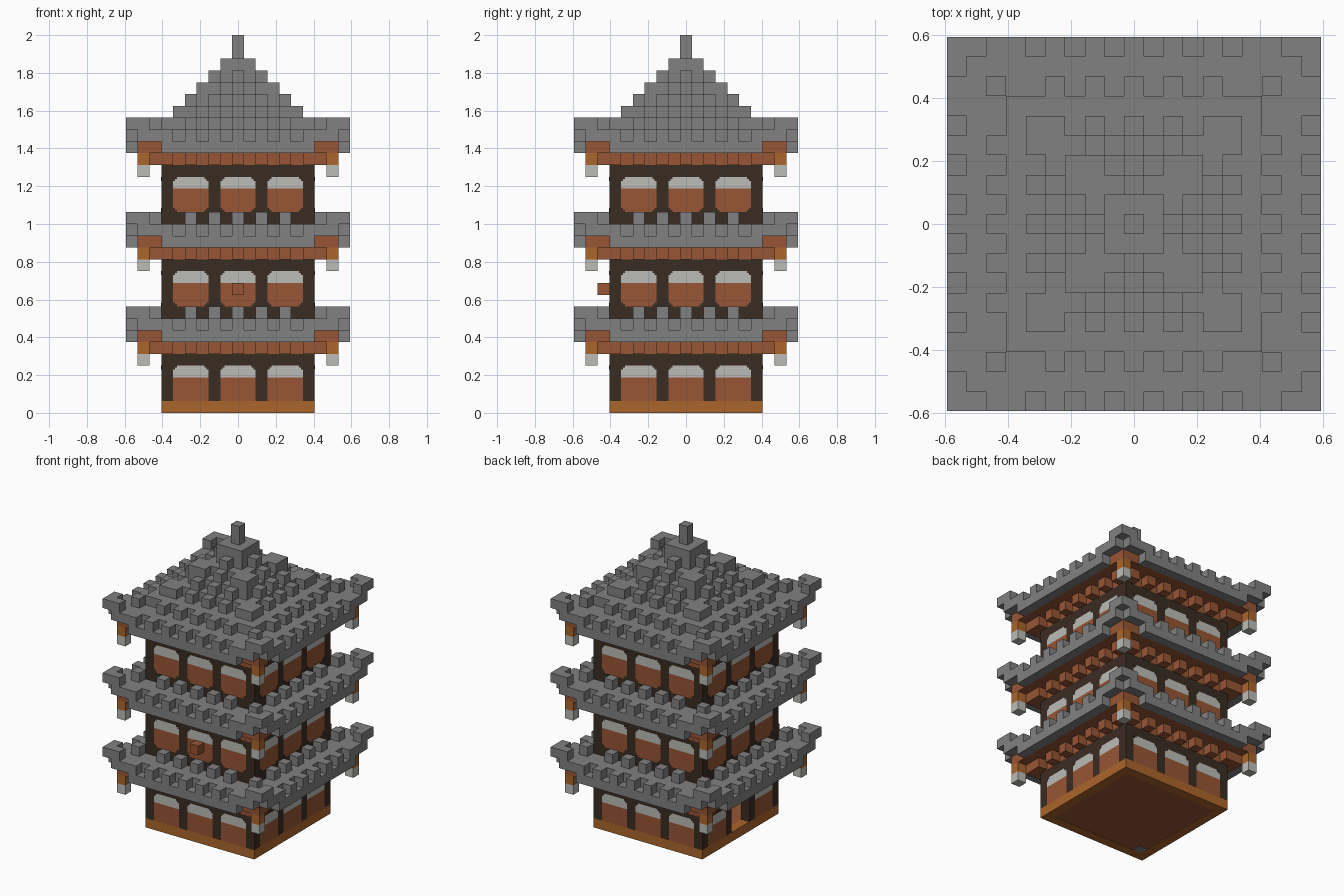
import bpy
import bmesh
from math import pi
from mathutils import Matrix, Vector

cube = bpy.data.objects.get("Cube")
if cube:
    bpy.data.objects.remove(cube, do_unlink=True)

U = 1 / 16  # size of one building block


def material(name, r, g, b):
    m = bpy.data.materials.new(name)
    m.use_nodes = True
    m.diffuse_color = (r, g, b, 1)
    m.node_tree.nodes["Principled BSDF"].inputs["Base Color"].default_value = (r, g, b, 1)
    return m


TILE = material("grey tile", 0.225, 0.22, 0.22)
BROWN = material("red brown wood", 0.31, 0.092, 0.035)
ORANGE = material("orange wood", 0.41, 0.133, 0.024)
DARK = material("dark timber", 0.042, 0.025, 0.016)
WHITE = material("paper white", 0.5, 0.5, 0.475)


class Part:
    """Collects boxes, measured in blocks, into one object."""

    def __init__(self, name, mat):
        self.name, self.mat, self.bm = name, mat, bmesh.new()

    def box(self, x0, x1, y0, y1, z0, z1, turn=0):
        size = Vector((x1 - x0, y1 - y0, z1 - z0))
        mid = Vector((x0 + x1, y0 + y1, z0 + z1)) / 2
        mat = (Matrix.Rotation(turn * pi / 2, 4, "Z") @ Matrix.Scale(U, 4)
               @ Matrix.Translation(mid) @ Matrix.Diagonal(size).to_4x4())
        bmesh.ops.create_cube(self.bm, size=1, matrix=mat)

    def slab(self, half, z0, z1):
        self.box(-half, half, -half, half, z0, z1)

    def sides(self, x0, x1, d0, d1, z0, z1, turns=range(4)):
        # same box on each side, at distance d from the middle
        for t in turns:
            self.box(x0, x1, -d1, -d0, z0, z1, t)

    def cell(self, x, d, z):
        self.sides(x - 0.5, x + 0.5, d - 0.5, d + 0.5, z, z + 1)

    def done(self):
        me = bpy.data.meshes.new(self.name)
        self.bm.to_mesh(me)
        self.bm.free()
        me.materials.append(self.mat)
        bpy.context.collection.objects.link(bpy.data.objects.new(self.name, me))


def build_walls(level, z):
    frame = Part(f"timber_frame_{level}", DARK)
    panels = Part(f"wall_panels_{level}", BROWN)
    screens = Part(f"window_screens_{level}", WHITE)
    # posts, sill and lintel
    for x in (-6, -2, 2):
        frame.sides(x - 0.5, x + 0.5, 5.5, 6.5, z + 1, z + 4)
    frame.slab(6.5, z + 4, z + 5)
    if level > 1:
        frame.slab(6.5, z, z + 1)
    for x in (-4, 0, 4):
        # the ground floor has a doorway in the middle of the -x side
        turns = (0, 1, 2) if level == 1 and x == 0 else range(4)
        panels.sides(x - 1.5, x + 1.5, 5.5, 6.5, z + 1, z + 3, turns)
        screens.sides(x - 1.5, x + 1.5, 5.5, 6.5, z + 3, z + 4, turns)
        # stepped corners of the windows
        for s in (-1, 1):
            for w, h in ((0.34, 0.17), (0.17, 0.34)):
                xs = sorted((x + s * 1.5, x + s * (1.5 - w)))
                frame.sides(*xs, 6.4, 6.52, z + 4 - h, z + 4, turns)
                if level > 1:
                    frame.sides(*xs, 6.4, 6.52, z + 1, z + 1 + h, turns)
    for p in (frame, panels, screens):
        p.done()


def build_eaves(level, z):
    # beams and rafter ends under the roof
    beams = Part(f"eave_beams_{level}", BROWN)
    beams.slab(6.5, z + 5, z + 6)
    beams.slab(8.5, z + 6, z + 7)
    for x in (-6, -4, -2, 0, 2, 4, 6, 7):
        beams.cell(x, 7, z + 5)
    beams.done()

    # corner lanterns
    hanger = Part(f"lantern_hangers_{level}", ORANGE)
    hanger.cell(8, 8, z + 5)
    hanger.done()
    lantern = Part(f"lanterns_{level}", WHITE)
    lantern.cell(8, 8, z + 4)
    lantern.done()

    # tiled skirt with notched rim and upturned corners
    tiles = Part(f"eave_tiles_{level}", TILE)
    tiles.slab(8.5, z + 7, z + 8)
    tiles.sides(-6.5, 6.5, 8.5, 9.5, z + 6, z + 7)
    for x in (-4, -2, 0, 2, 4):
        tiles.cell(x, 9, z + 7)
        tiles.cell(x, 7, z + 8)
    for s in (-1, 1):
        tiles.sides(s * 7 - 1.5, s * 7 + 1.5, 8.5, 9.5, z + 7, z + 8)
        tiles.cell(s * 8, 9, z + 8)
    tiles.cell(9, 9, z + 8)
    tiles.cell(7, 7, z + 8)
    tiles.done()


# ground base
base = Part("base_rim", ORANGE)
base.sides(-6.5, 5.5, 5.5, 6.5, 0, 1)
base.done()
floor = Part("floor", BROWN)
floor.slab(5.5, 0.05, 1)
floor.done()
stone = Part("floor_stone", TILE)
stone.box(-5.5, -4.5, -5.5, -4.5, 0, 0.06)
stone.done()

# three storeys
for level in (1, 2, 3):
    build_walls(level, 8 * (level - 1))
    build_eaves(level, 8 * (level - 1))

# small sign block on the front of the middle storey
sign = Part("front_block", BROWN)
sign.box(-0.5, 0.5, -7.5, -6.5, 10, 11)
sign.done()

# stepped top roof with raised ribs
top = Part("top_roof", TILE)
top.slab(6.5, 24, 25)
for d in range(1, 6):
    z = 30 - d
    if d < 5:
        top.slab(d + 0.5, z - 1, z)
    for x in range(-d + 1, d):
        if x % 2 == 0:
            top.cell(x, d, z)
    if d % 2:
        top.cell(d, d, z)
top.done()

finial = Part("finial", TILE)
finial.slab(0.5, 29, 32)
finial.done()
